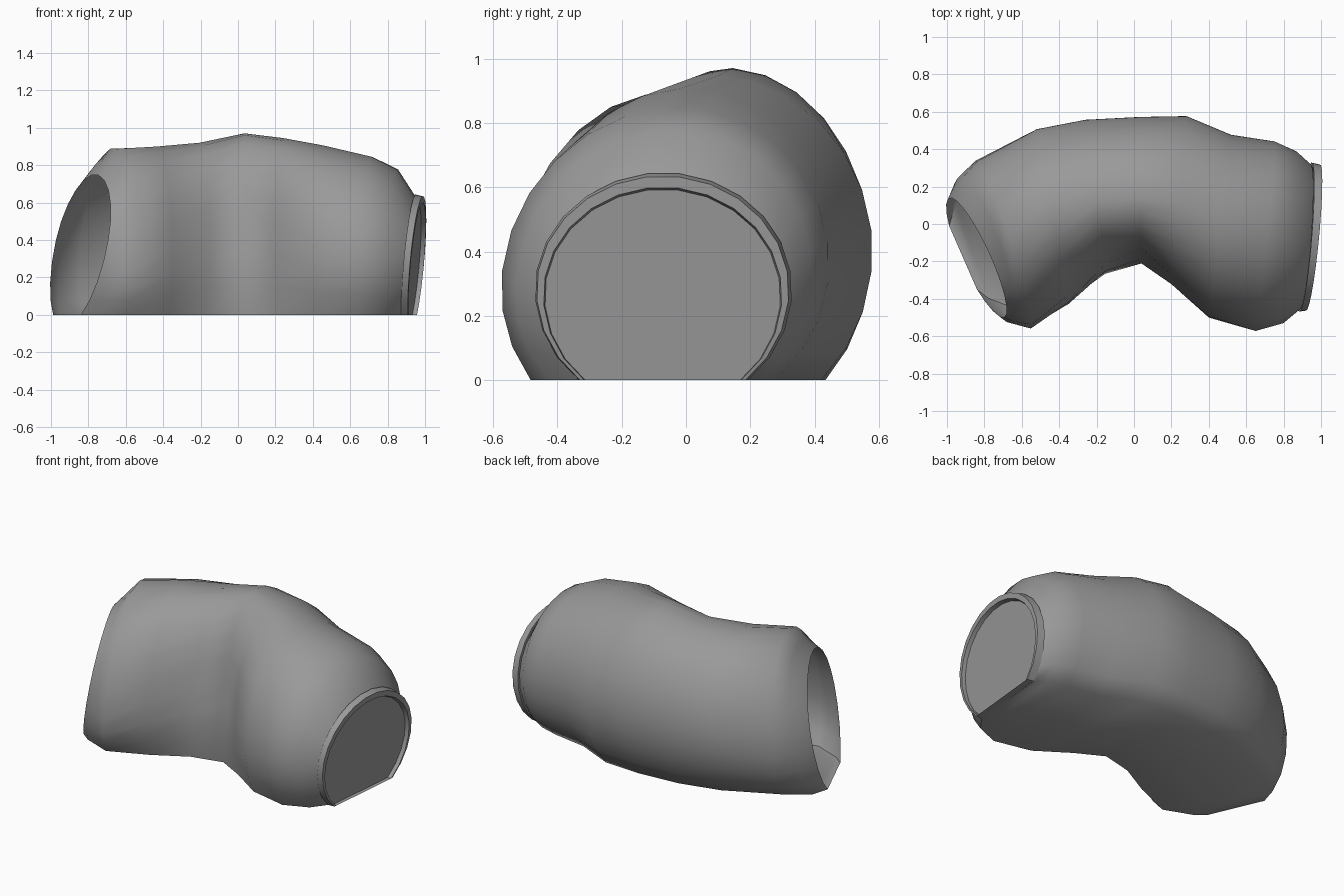
import bpy, bmesh
from math import sin, cos, radians
from mathutils import Vector

if "Cube" in bpy.data.objects:
    bpy.data.objects.remove(bpy.data.objects["Cube"])

N = 20  # points over each arched cross-section

grey = bpy.data.materials.new("dark_grey")
grey.diffuse_color = (0.32, 0.32, 0.32, 1)
grey.use_nodes = True
grey.node_tree.nodes["Principled BSDF"].inputs["Base Color"].default_value = grey.diffuse_color


def section(front, back, top, h=0.33, tilt=0.0, lean=0.0, skew=0.0, low=(35, 48)):
    """Arch standing on z=0 between two plan points.
    tilt leans it along x, lean pushes its upper front backwards,
    skew lowers the front and raises the back, low = undercut angles."""
    f, b = Vector(front), Vector(back)
    mid, half = (f + b) / 2, (f - b) / 2
    pts = []
    for i in range(N):
        deg = -low[0] + (180 + low[0] + low[1]) * i / (N - 1)
        c, s = cos(radians(deg)), sin(radians(deg))
        under = sin(radians(low[0] if deg < 90 else low[1]))
        z = h + (top - h) * s if s > 0 else h + h * s / under
        z = max(0.0, z - skew * c * min(1, max(0, z) / h))
        p = mid + half * c
        k = max(0, c) * min(1, z / 0.5)
        pts.append(Vector((p.x + tilt * (z - h), p.y + lean * k, z)))
    return pts


def inset(loop, scale, push=0):
    """Shrink a loop about its ground centre and shift it along x."""
    mid = sum(loop, Vector()) / len(loop)
    mid.z = 0
    return [mid + (p - mid) * scale + Vector((push, 0, 0)) for p in loop]


def loft(name, loops, cap_end, angle):
    bm = bmesh.new()
    rows = [[bm.verts.new(p) for p in loop] for loop in loops]
    for a, b in zip(rows, rows[1:]):
        for i in range(N):
            j = (i + 1) % N
            bm.faces.new((a[i], a[j], b[j], b[i]))
    if cap_end:
        bm.faces.new(rows[-1][::-1])
    bmesh.ops.recalc_face_normals(bm, faces=bm.faces)
    me = bpy.data.meshes.new(name)
    bm.to_mesh(me)
    bm.free()
    me.materials.append(grey)
    ob = bpy.data.objects.new(name, me)
    bpy.context.collection.objects.link(ob)
    bpy.context.view_layer.objects.active = ob
    ob.select_set(True)
    bpy.ops.object.shade_smooth_by_angle(angle=radians(angle))
    ob.select_set(False)
    return ob


# Bent sleeve body, from the open left mouth to the right cuff
body = [
    section((-0.70, -0.50), (-0.98, 0.14), 0.75, 0.37, 0.2, low=(58, 58)),
    section((-0.665, -0.525), (-0.94, 0.25), 0.82, 0.34, 0.2, 0, 0.05, (48, 52)),
    section((-0.55, -0.56), (-0.85, 0.34), 0.89, 0.27, 0.08, 0, 0.06, (38, 48)),
    section((-0.35, -0.45), (-0.52, 0.51), 0.90, 0.33, 0, 0.04, 0.04),
    section((-0.15, -0.33), (-0.26, 0.56), 0.92, 0.38, 0, 0.13, 0.0),
    section((0.04, -0.28), (0.03, 0.575), 0.97, 0.42, 0, 0.13, -0.03),
    section((0.20, -0.38), (0.28, 0.58), 0.945, 0.42, 0, 0.08, -0.02),
    section((0.40, -0.52), (0.52, 0.48), 0.905, 0.35, 0, 0.03, 0.02),
    section((0.65, -0.575), (0.75, 0.445), 0.845, 0.32, 0.03, 0, 0.04),
    section((0.80, -0.53), (0.87, 0.39), 0.78, 0.30, 0.03, 0, 0.03, (40, 48)),
    section((0.89, -0.455), (0.945, 0.32), 0.63, 0.28, 0.09, low=(49, 49)),
]
loft("sleeve_body", body, False, 55)

# Right cuff: raised ring with a slightly sunken flat end
cuff = section((0.885, -0.47), (0.95, 0.33), 0.645, 0.28, 0.09, low=(49, 49))
cuff_out = section((0.92, -0.465), (0.995, 0.32), 0.635, 0.28, 0.09, low=(49, 49))
loft("right_cuff", [inset(cuff, 0.95), cuff, cuff_out,
                    inset(cuff_out, 0.945), inset(cuff_out, 0.935, -0.025)], True, 42)
